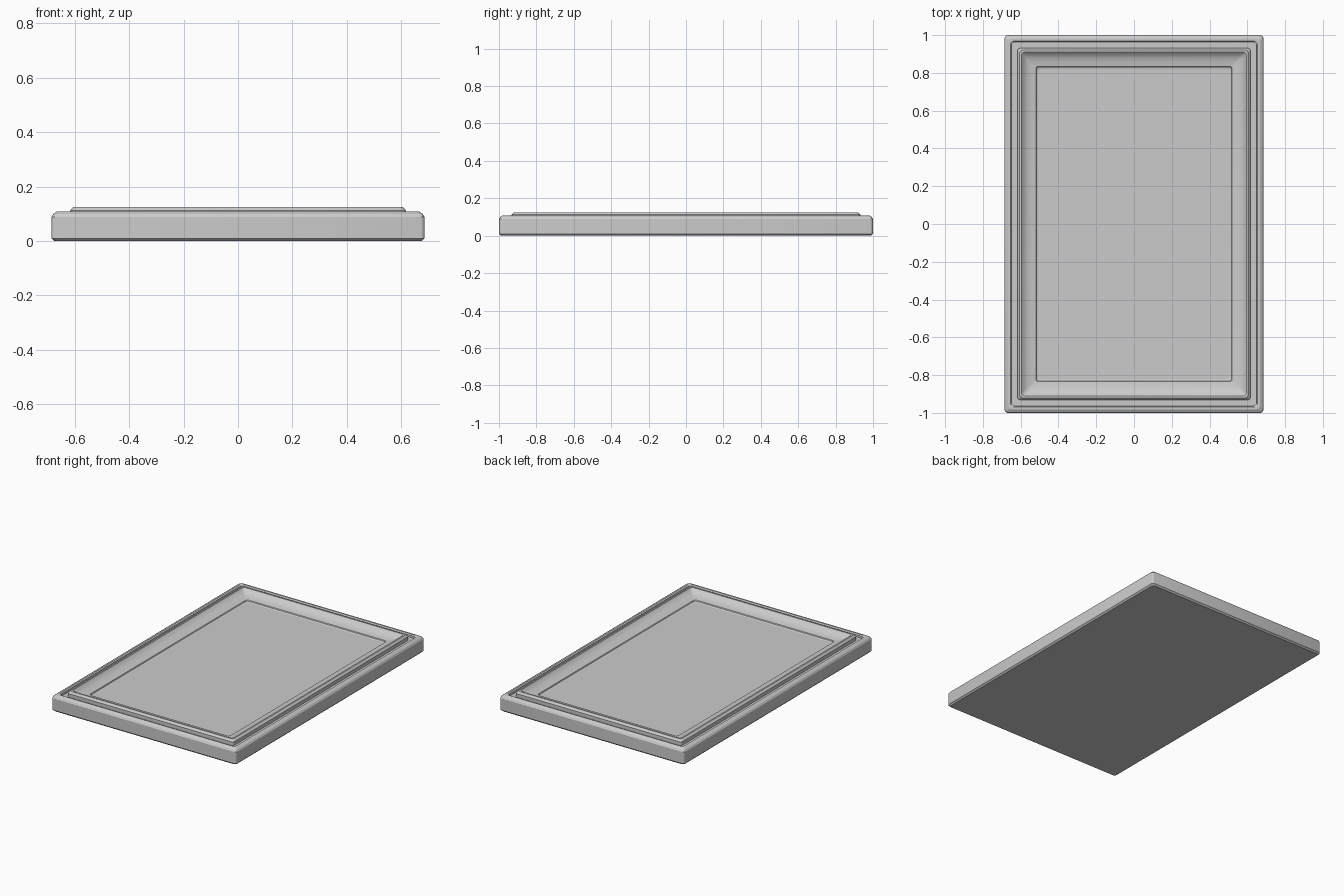
import bpy, bmesh, math

if "Cube" in bpy.data.objects:
    bpy.data.objects.remove(bpy.data.objects["Cube"])

HALF_X, HALF_Y = 0.685, 1.0
CORNER, STEPS = 0.016, 3

grey = bpy.data.materials.new("light grey")
grey.diffuse_color = (0.6, 0.6, 0.6, 1)
grey.use_nodes = True
grey.node_tree.nodes["Principled BSDF"].inputs["Base Color"].default_value = grey.diffuse_color


def rectangle(bm, inset, z):
    """Rounded rectangle of vertices, counter-clockwise from above."""
    hx, hy = HALF_X - inset, HALF_Y - inset
    ring = []
    for i, (sx, sy) in enumerate([(1, 1), (-1, 1), (-1, -1), (1, -1)]):
        for k in range(STEPS + 1):
            a = math.radians(90 * (i + k / STEPS))
            ring.append(bm.verts.new((sx * (hx - CORNER) + CORNER * math.cos(a),
                                      sy * (hy - CORNER) + CORNER * math.sin(a), z)))
    return ring


def finish(bm, name):
    mesh = bpy.data.meshes.new(name)
    bm.to_mesh(mesh)
    bm.free()
    obj = bpy.data.objects.new(name, mesh)
    bpy.context.collection.objects.link(obj)
    mesh.materials.append(grey)
    bpy.ops.object.select_all(action='DESELECT')
    obj.select_set(True)
    bpy.context.view_layer.objects.active = obj
    bpy.ops.object.shade_smooth_by_angle(angle=math.radians(25))
    return obj


def moulding(name, profile):
    """Sweep (inset, height) points around the rectangle."""
    bm = bmesh.new()
    rings = [rectangle(bm, d, z) for d, z in profile]
    for low, high in zip(rings, rings[1:]):
        n = len(low)
        for i in range(n):
            j = (i + 1) % n
            bm.faces.new((low[i], low[j], high[j], high[i]))
    return finish(bm, name)


def sheet(name, inset, z, up):
    bm = bmesh.new()
    ring = rectangle(bm, inset, z)
    bm.faces.new(ring if up else ring[::-1])
    return finish(bm, name)


# Outer rim with bevelled edges and the channel behind it
moulding("outer_rim", [(0.010, 0.0), (0.0, 0.010), (0.0, 0.088), (0.006, 0.099),
                       (0.019, 0.108), (0.030, 0.108), (0.037, 0.102),
                       (0.037, 0.088), (0.068, 0.088)])

# Raised inner lip, cove sloping inwards, and a small step to the panel
moulding("inner_lip", [(0.068, 0.088), (0.068, 0.112), (0.080, 0.125), (0.090, 0.125),
                       (0.096, 0.119), (0.104, 0.110), (0.118, 0.101), (0.140, 0.094),
                       (0.165, 0.090), (0.168, 0.084), (0.178, 0.080)])

# Flat display panel and underside
sheet("panel", 0.178, 0.080, True)
sheet("back_board", 0.010, 0.0, False)
